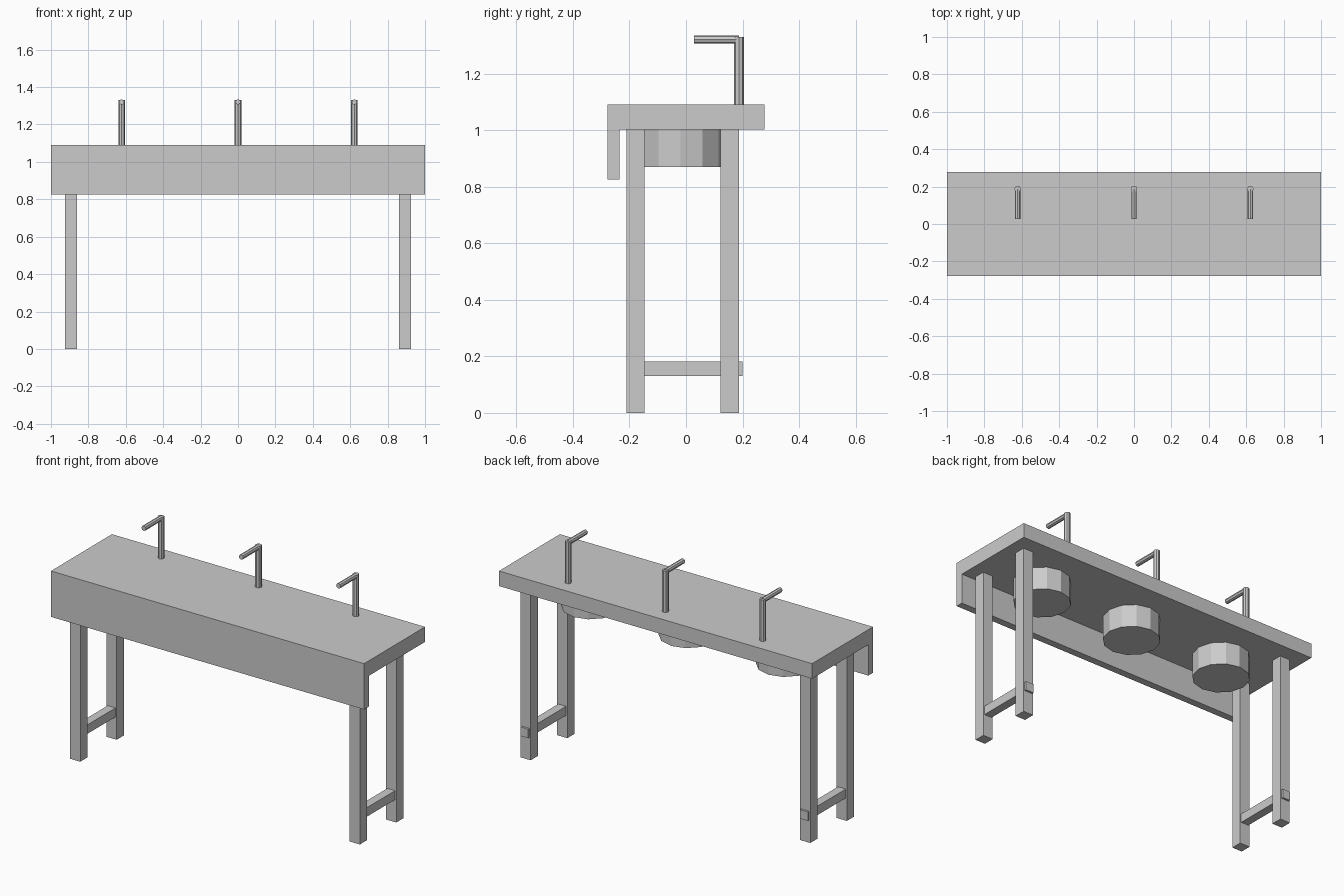
import bpy
from math import pi

if "Cube" in bpy.data.objects:
    bpy.data.objects.remove(bpy.data.objects["Cube"])


def box(name, x, y, z):
    """Box from (min, max) ranges on each axis."""
    bpy.ops.mesh.primitive_cube_add(size=1, location=[(a + b) / 2 for a, b in (x, y, z)])
    ob = bpy.context.object
    ob.name = name
    ob.scale = [b - a for a, b in (x, y, z)]
    bpy.ops.object.transform_apply(location=False, rotation=False, scale=True)
    return ob


def cylinder(name, sides, radius, depth, loc, rot=(0, 0, 0)):
    bpy.ops.mesh.primitive_cylinder_add(vertices=sides, radius=radius, depth=depth,
                                        location=loc, rotation=rot)
    bpy.context.object.name = name


# Countertop slab and front apron
box("countertop", (-1, 1), (-0.278, 0.278), (1.003, 1.09))
box("front_apron", (-1, 1), (-0.278, -0.235), (0.825, 1.003))

# Leg frames at both ends, with a low stretcher poking through the back leg
for side, s in (("left", -1), ("right", 1)):
    c = s * 0.893
    leg_x = (c - 0.0325, c + 0.0325)
    box(side + "_front_leg", leg_x, (-0.21, -0.146), (0, 1.003))
    box(side + "_back_leg", leg_x, (0.122, 0.188), (0, 1.003))
    box(side + "_stretcher", (c - 0.025, c + 0.025), (-0.18, 0.2), (0.13, 0.182))

# Three basins below the top, each with a bent tap above
for place, x in (("left", -0.622), ("middle", 0), ("right", 0.622)):
    cylinder(place + "_basin", 12, 0.155, 0.133, (x, -0.02, 0.9365))
    cylinder(place + "_tap_post", 8, 0.0175, 0.24, (x, 0.187, 1.21))
    cylinder(place + "_tap_spout", 8, 0.0145, 0.16, (x, 0.108, 1.32), (pi / 2, 0, 0))
